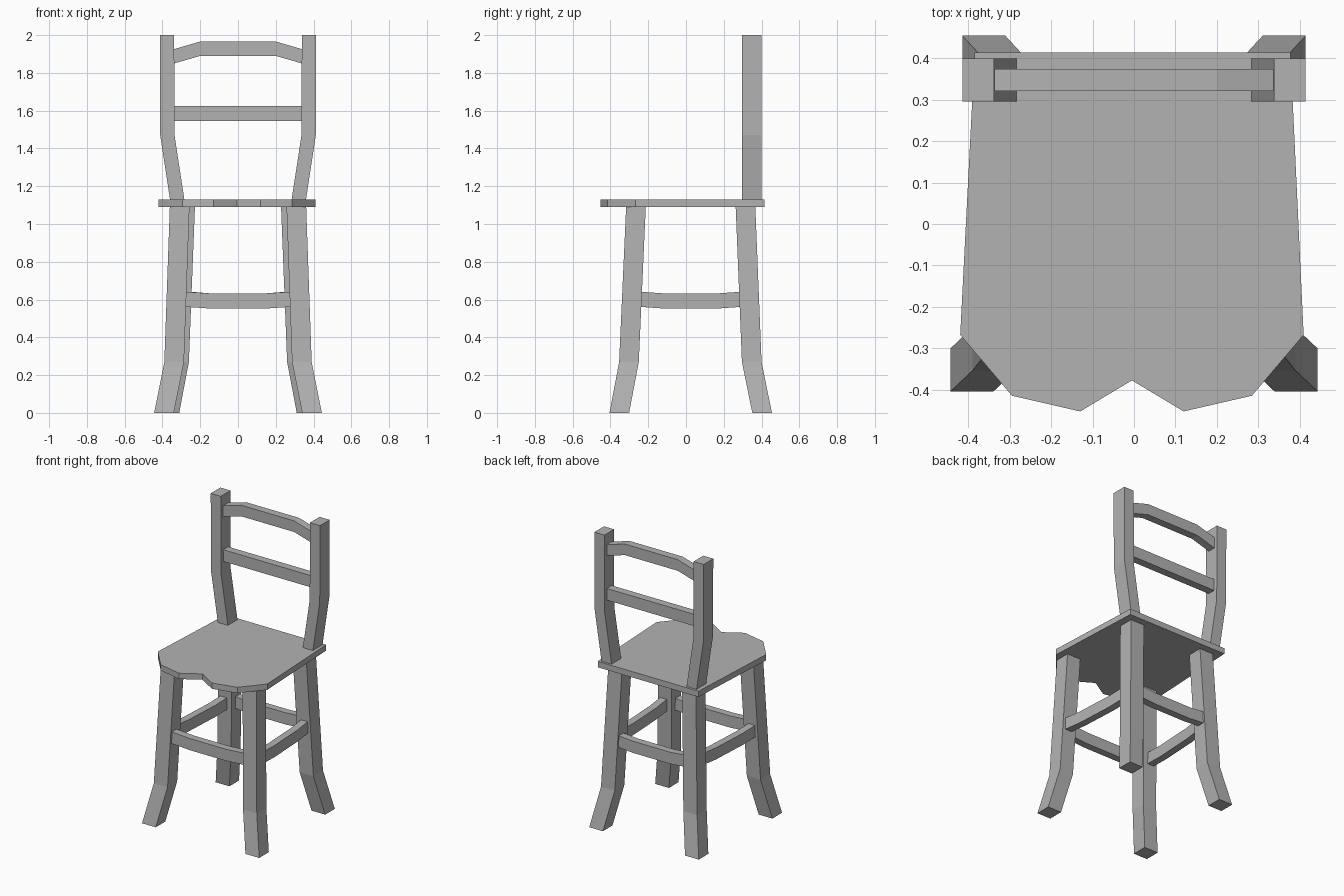
import bpy
import bmesh
from mathutils import Vector

cube = bpy.data.objects.get("Cube")
if cube:
    bpy.data.objects.remove(cube, do_unlink=True)

GREY = (0.45, 0.45, 0.45, 1.0)
wood = bpy.data.materials.new("plain grey wood")
wood.use_nodes = True
wood.diffuse_color = GREY
wood.node_tree.nodes["Principled BSDF"].inputs["Base Color"].default_value = GREY


def finish(name, bm):
    bmesh.ops.recalc_face_normals(bm, faces=bm.faces)
    mesh = bpy.data.meshes.new(name)
    bm.to_mesh(mesh)
    bm.free()
    mesh.materials.append(wood)
    obj = bpy.data.objects.new(name, mesh)
    bpy.context.collection.objects.link(obj)
    return obj


def loft(name, centres, u, v):
    """Box beam: one rectangle of half-sizes u and v at every centre."""
    u, v = Vector(u), Vector(v)
    bm = bmesh.new()
    rings = [[bm.verts.new(Vector(c) + a * u + b * v)
              for a, b in ((-1, -1), (1, -1), (1, 1), (-1, 1))] for c in centres]
    for lower, upper in zip(rings, rings[1:]):
        for i in range(4):
            j = (i + 1) % 4
            bm.faces.new((lower[i], lower[j], upper[j], upper[i]))
    bm.faces.new(rings[0])
    bm.faces.new(rings[-1])
    return finish(name, bm)


# Seat: flat board with a notched front edge
outline = [(-0.385, 0.415), (-0.42, -0.268), (-0.295, -0.415), (-0.13, -0.453),
           (-0.005, -0.378), (0.12, -0.453), (0.285, -0.415), (0.41, -0.268),
           (0.378, 0.415)]
bm = bmesh.new()
board = bm.faces.new([bm.verts.new((x, y, 1.09)) for x, y in outline])
extruded = bmesh.ops.extrude_face_region(bm, geom=[board])["geom"]
bmesh.ops.translate(bm, vec=(0, 0, 0.04),
                    verts=[e for e in extruded if isinstance(e, bmesh.types.BMVert)])
finish("seat", bm)

# Legs and back posts, mirrored left and right
for side, s in (("left", 1), ("right", -1)):
    loft(f"front_leg_{side}",
         [(s * 0.392, -0.353, 0), (s * 0.338, -0.302, 0.27), (s * 0.309, -0.265, 1.09)],
         (0.052, 0, 0), (0, 0.052, 0))
    loft(f"back_leg_{side}",
         [(s * 0.363, 0.403, 0), (s * 0.312, 0.348, 0.27), (s * 0.28, 0.315, 1.09)],
         (0.052, 0, 0), (0, 0.052, 0))
    loft(f"back_post_{side}",
         [(s * 0.322, 0.348, 1.13), (s * 0.374, 0.348, 1.47), (s * 0.376, 0.348, 2.0)],
         (0.038, 0, 0), (0, 0.052, 0))
    # Side stretcher, sagging slightly between the legs
    loft(f"side_stretcher_{side}",
         [(s * 0.335, -0.25, 0.602), (s * 0.327, -0.11, 0.592),
          (s * 0.313, 0.16, 0.592), (s * 0.305, 0.3, 0.602)],
         (0.025, 0, 0), (0, 0, 0.04))

# Front and back stretchers
for name, y, w in (("front_stretcher", -0.3, 0.29), ("back_stretcher", 0.35, 0.26)):
    loft(name, [(-w, y, 0.602), (-0.14, y, 0.592), (0.14, y, 0.592), (w, y, 0.602)],
         (0, 0.025, 0), (0, 0, 0.04))

# Back rails: arched top rail and straight middle rail
loft("top_rail", [(-0.345, 0.348, 1.886), (-0.2, 0.348, 1.928),
                  (0.2, 0.348, 1.928), (0.345, 0.348, 1.886)],
     (0, 0.027, 0), (0, 0, 0.038))
loft("middle_rail", [(-0.345, 0.348, 1.585), (0.345, 0.348, 1.585)],
     (0, 0.027, 0), (0, 0, 0.04))
